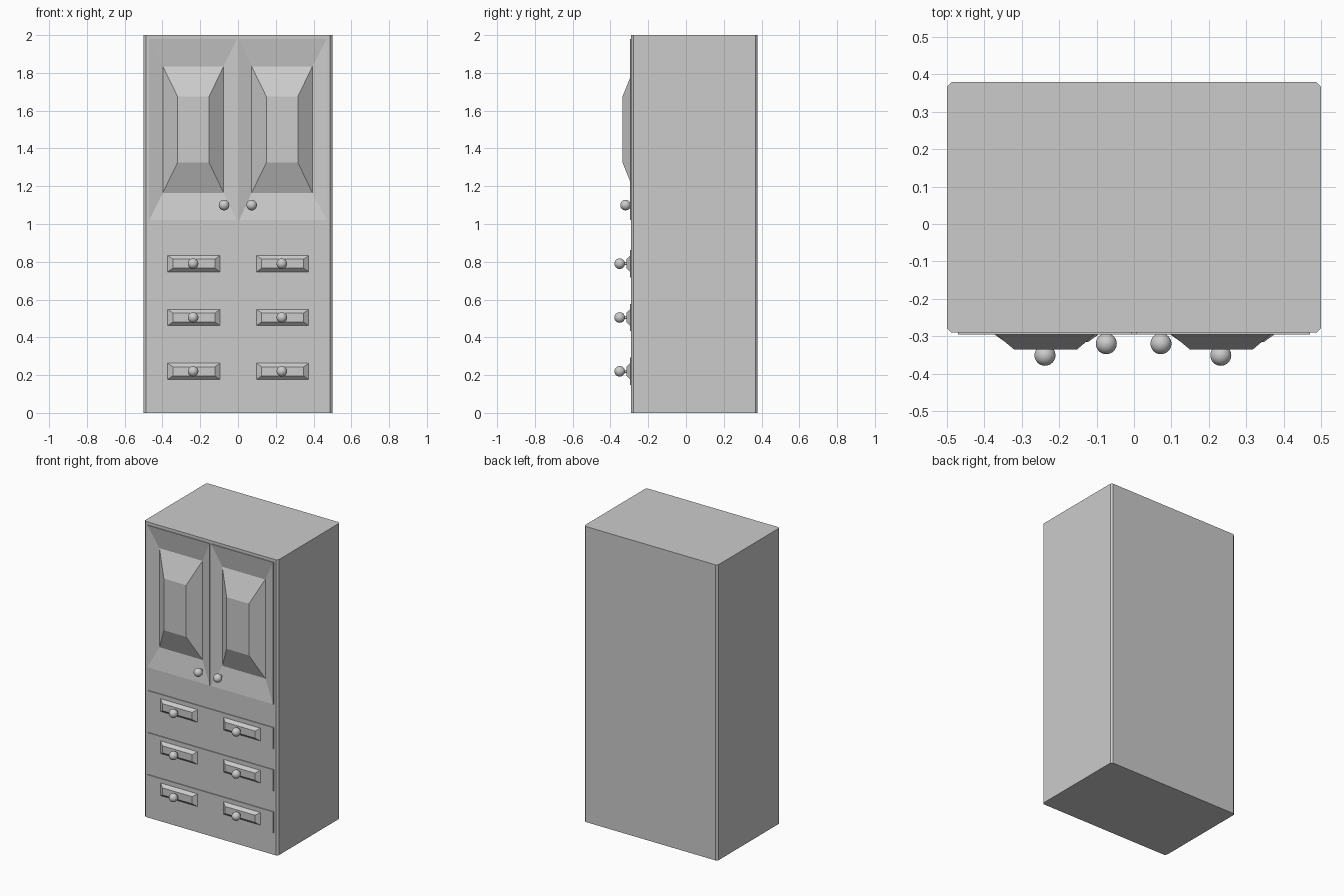
import bpy, bmesh

if "Cube" in bpy.data.objects:
    bpy.data.objects.remove(bpy.data.objects["Cube"])

BODY_FRONT, BODY_BACK = -0.29, 0.379
RIM = -0.296            # front plane of doors and drawer slabs
SHIFT = 0.47            # distance between left and right copies


def make_object(name, bm):
    bmesh.ops.recalc_face_normals(bm, faces=bm.faces)
    mesh = bpy.data.meshes.new(name)
    bm.to_mesh(mesh)
    bm.free()
    ob = bpy.data.objects.new(name, mesh)
    bpy.context.collection.objects.link(ob)
    return ob


def stacked_panel(name, rings):
    """Closed solid through rectangles (x0, x1, z0, z1, y), back to front."""
    bm = bmesh.new()
    loops = [[bm.verts.new(p) for p in
              ((x0, y, z0), (x1, y, z0), (x1, y, z1), (x0, y, z1))]
             for x0, x1, z0, z1, y in rings]
    for a, b in zip(loops, loops[1:]):
        for i in range(4):
            j = (i + 1) % 4
            bm.faces.new((a[i], a[j], b[j], b[i]))
    bm.faces.new(loops[0])
    bm.faces.new(loops[-1])
    return make_object(name, bm)


def knob(name, x, y, z, base_y):
    """Round knob on a thin stem reaching back to base_y."""
    bpy.ops.mesh.primitive_uv_sphere_add(segments=32, ring_count=16,
                                         radius=0.028, location=(x, y, z))
    bpy.context.object.name = name
    bpy.ops.object.shade_smooth()
    bpy.ops.mesh.primitive_cylinder_add(vertices=16, radius=0.008,
                                        depth=base_y - y,
                                        location=(x, (y + base_y) / 2, z),
                                        rotation=(1.570796, 0, 0))
    bpy.context.object.name = name + "_stem"
    bpy.ops.object.shade_smooth_by_angle()


# Cabinet body with bevelled upright corners
body = stacked_panel("cabinet_body", [(-0.5, 0.5, 0, 2, BODY_BACK),
                                      (-0.5, 0.5, 0, 2, BODY_FRONT)])
bm = bmesh.new()
bm.from_mesh(body.data)
upright = [e for e in bm.edges if abs(e.verts[0].co.z - e.verts[1].co.z) > 1]
bmesh.ops.bevel(bm, geom=upright, offset=0.012, segments=1, affect='EDGES')
bm.to_mesh(body.data)
bm.free()

# Two doors: rim slopes in to a recess, then a raised centre panel
for i, side in enumerate(("left", "right")):
    s = i * SHIFT
    x0, x1 = (-0.471, -0.006) if i == 0 else (0.006, 0.471)
    # Pocket in the body behind the door
    pocket = stacked_panel("door_pocket_cutter", [(x0, x1, 1.02, 1.98, -0.25),
                                                  (x0, x1, 1.02, 1.98, -0.4)])
    pocket.hide_render = True
    pocket.hide_viewport = True
    cut = body.modifiers.new("door_pocket", 'BOOLEAN')
    cut.operation = 'DIFFERENCE'
    cut.solver = 'EXACT'
    cut.object = pocket
    stacked_panel(f"door_{side}", [
        (x0, x1, 1.02, 1.98, -0.255),
        (x0, x1, 1.02, 1.98, RIM),
        (-0.398 + s, -0.076 + s, 1.165, 1.835, -0.271),
        (-0.320 + s, -0.153 + s, 1.325, 1.675, -0.336)])
    knob(f"door_knob_{side}", -0.074 if i == 0 else 0.072, -0.32, 1.10, -0.275)

# Three wide drawers, each with two raised panels and knobs
for row, z in enumerate((0.79, 0.505, 0.22)):
    stacked_panel(f"drawer_{row + 1}", [
        (-0.471, 0.471, z - 0.072, z + 0.072, -0.28),
        (-0.471, 0.471, z - 0.072, z + 0.072, RIM)])
    for i, side in enumerate(("left", "right")):
        s = i * SHIFT
        stacked_panel(f"drawer_panel_{row + 1}_{side}", [
            (-0.375 + s, -0.093 + s, z - 0.045, z + 0.045, -0.294),
            (-0.345 + s, -0.122 + s, z - 0.024, z + 0.024, -0.315)])
        knob(f"drawer_knob_{row + 1}_{side}", -0.238 + s, -0.351, z, -0.31)
